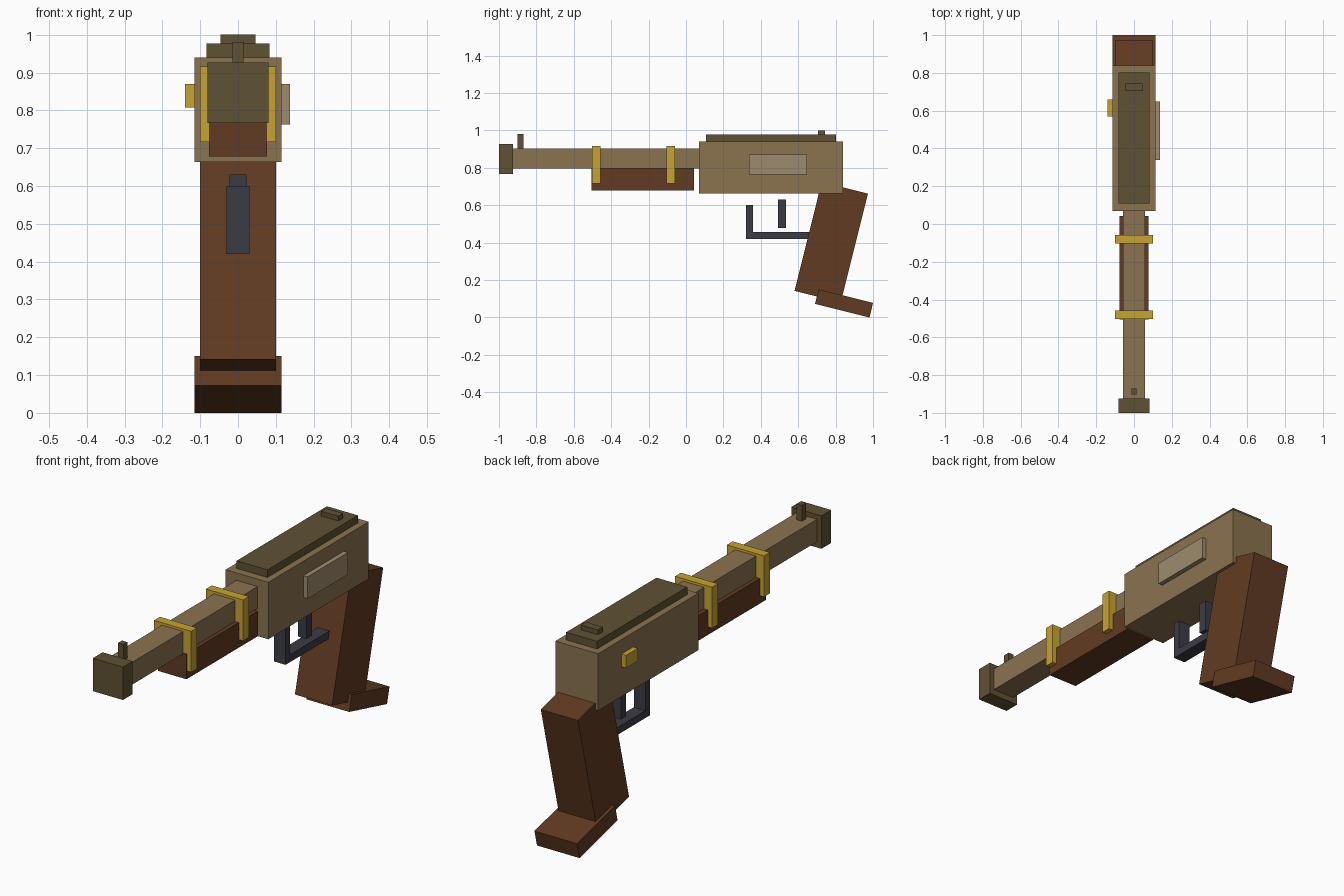
import bpy, bmesh, math
from mathutils import Matrix, Vector

if "Cube" in bpy.data.objects:
    bpy.data.objects.remove(bpy.data.objects["Cube"])


def material(name, hex_code):
    def linear(c):
        return c / 12.92 if c <= 0.04045 else ((c + 0.055) / 1.055) ** 2.4
    rgb = [linear(int(hex_code[i:i + 2], 16) / 255) for i in (0, 2, 4)]
    mat = bpy.data.materials.new(name)
    mat.diffuse_color = (*rgb, 1)
    mat.use_nodes = True
    mat.node_tree.nodes["Principled BSDF"].inputs["Base Color"].default_value = mat.diffuse_color
    return mat


tan = material("tan_metal", "8B7350")
olive = material("dark_olive_metal", "5F5133")
wood = material("brown_wood", "613B22")
gold = material("gold", "C8A432")
steel = material("dark_steel", "3B3B46")
pale = material("pale_plate", "9E8B6E")


def box(name, mat, x, y, z, tilt=0):
    """Box from (min, max) ranges, tilted about its own centre around x."""
    size = Vector([r[1] - r[0] for r in (x, y, z)])
    centre = Vector([(r[0] + r[1]) / 2 for r in (x, y, z)])
    bm = bmesh.new()
    bmesh.ops.create_cube(bm, size=1, matrix=Matrix.Diagonal((*size, 1)))
    mesh = bpy.data.meshes.new(name)
    bm.to_mesh(mesh)
    bm.free()
    mesh.materials.append(mat)
    obj = bpy.data.objects.new(name, mesh)
    obj.location = centre
    obj.rotation_euler.x = math.radians(tilt)
    bpy.context.collection.objects.link(obj)
    return obj


def mid(half):
    return (-half, half)


# Barrel group
box("muzzle", olive, mid(0.081), (-1.0, -0.925), (0.767, 0.927))
box("barrel", tan, mid(0.057), (-0.93, 0.08), (0.795, 0.904))
box("front_sight", olive, mid(0.0145), (-0.902, -0.87), (0.89, 0.981))
box("fore_grip", wood, mid(0.077), (-0.506, 0.042), (0.678, 0.80))
for i, y in enumerate((-0.48, -0.081)):
    box(f"barrel_band_{i + 1}", gold, mid(0.1), (y - 0.0225, y + 0.0225), (0.717, 0.916))

# Receiver and its fittings
box("receiver", tan, mid(0.115), (0.069, 0.84), (0.663, 0.94))
box("top_cover", olive, mid(0.083), (0.108, 0.802), (0.93, 0.977))
box("rear_sight", olive, mid(0.046), (0.705, 0.743), (0.97, 1.0))
box("side_plate", pale, (0.105, 0.138), (0.338, 0.648), (0.763, 0.87))
box("side_button", gold, (-0.14, -0.105), (0.57, 0.66), (0.808, 0.87))

# Trigger and guard
box("trigger", steel, mid(0.023), (0.493, 0.534), (0.478, 0.63))
box("guard_post", steel, mid(0.031), (0.321, 0.357), (0.42, 0.60))
box("guard_bar", steel, mid(0.031), (0.321, 0.69), (0.42, 0.456))

# Raked hand grip and its foot
box("hand_grip", wood, mid(0.1), (0.649, 0.904), (0.102, 0.702), tilt=-14)
box("grip_foot", wood, mid(0.115), (0.695, 0.995), (0.035, 0.115), tilt=-14)
